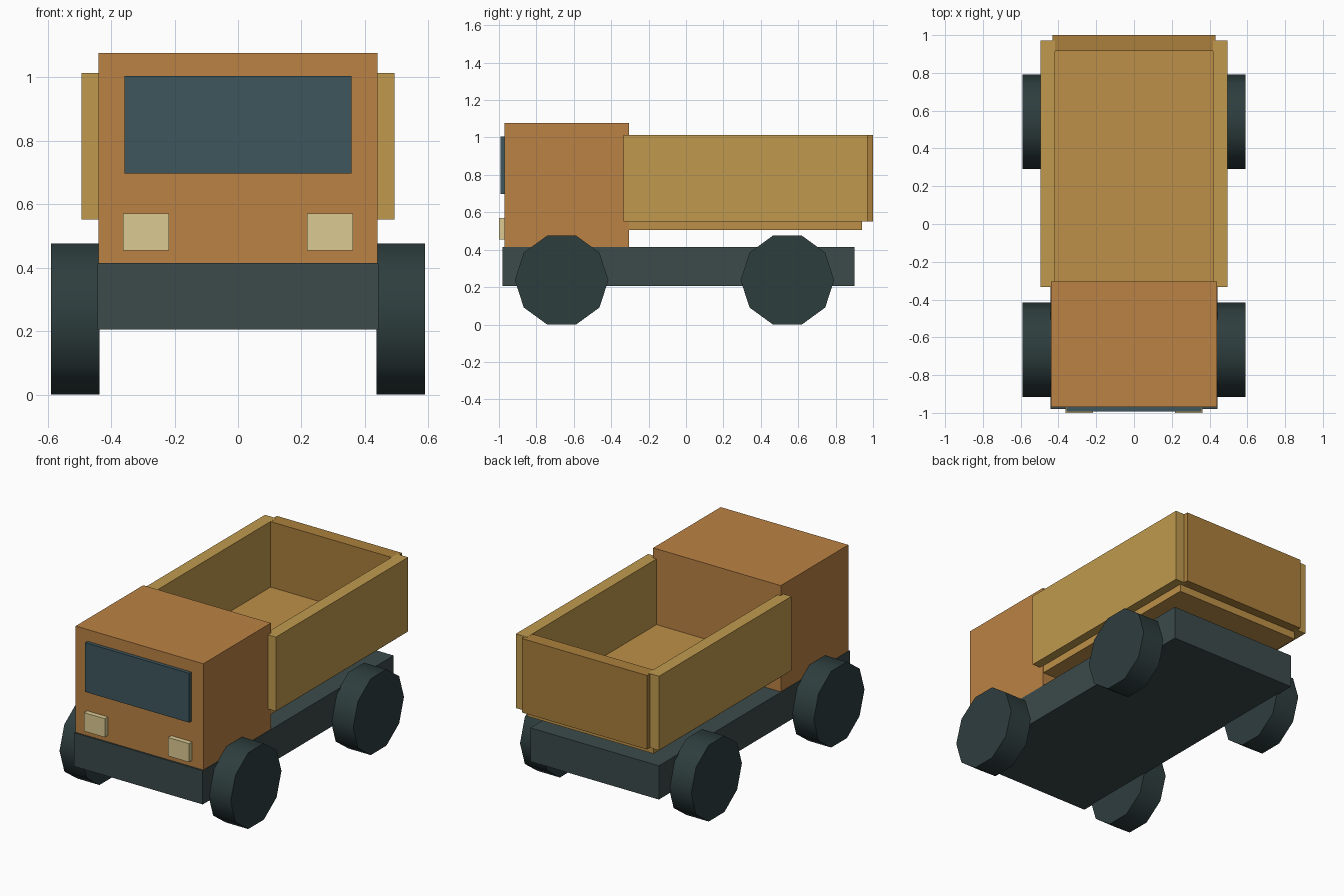
import bpy
import math

if "Cube" in bpy.data.objects:
    bpy.data.objects.remove(bpy.data.objects["Cube"])


def material(name, rgb):
    m = bpy.data.materials.new(name)
    m.diffuse_color = (*rgb, 1)
    m.use_nodes = True
    m.node_tree.nodes["Principled BSDF"].inputs["Base Color"].default_value = m.diffuse_color
    return m


CAB = material("cab_orange", (0.50, 0.223, 0.058))
SIDE = material("side_wood", (0.53, 0.323, 0.076))
FLOOR = material("floor_wood", (0.51, 0.28, 0.065))
GATE = material("gate_wood", (0.41, 0.216, 0.045))
FRAME = material("frame_grey", (0.045, 0.069, 0.069))
RUBBER = material("rubber", (0.027, 0.047, 0.048))
GLASS = material("glass", (0.047, 0.093, 0.107))
LAMP = material("lamp", (0.72, 0.59, 0.29))


def box(name, x, y, z, mat):
    """Box spanning the given (min, max) range on each axis."""
    bpy.ops.mesh.primitive_cube_add(
        size=1, location=[(a + b) / 2 for a, b in (x, y, z)])
    ob = bpy.context.object
    ob.name = name
    ob.scale = [b - a for a, b in (x, y, z)]
    bpy.ops.object.transform_apply(location=False, rotation=False, scale=True)
    ob.data.materials.append(mat)
    return ob


def wheel(name, x, y):
    """Ten-sided wheel resting flat on the ground."""
    r = 0.25
    bpy.ops.mesh.primitive_cylinder_add(
        vertices=10, radius=r, depth=0.154,
        location=(x, y, r * math.cos(math.pi / 10)),
        rotation=(0, math.pi / 2, 0))
    ob = bpy.context.object
    ob.name = name
    # Turn the decagon so a flat edge touches the ground
    bpy.ops.object.transform_apply(location=False, rotation=True, scale=False)
    low = min(v.co.z for v in ob.data.vertices)
    if low < -r * 0.99:
        ob.rotation_euler.x = math.pi / 10
    bpy.ops.object.transform_apply(location=False, rotation=True, scale=False)
    bpy.ops.object.shade_smooth_by_angle(angle=math.radians(40))
    ob.data.materials.append(RUBBER)


# Chassis and cab
box("chassis", (-0.443, 0.443), (-0.98, 0.90), (0.205, 0.415), FRAME)
box("cab", (-0.44, 0.44), (-0.97, -0.305), (0.414, 1.077), CAB)
box("windscreen", (-0.358, 0.358), (-0.993, -0.96), (0.697, 1.004), GLASS)

# Cargo bed
box("bed_floor", (-0.437, 0.437), (-0.31, 0.942), (0.505, 0.605), FLOOR)
box("tailgate", (-0.432, 0.432), (0.917, 1.0), (0.552, 1.013), GATE)

# Mirrored parts
for side, s in (("left", -1), ("right", 1)):
    box(f"bed_side_{side}", sorted((s * 0.417, s * 0.494)), (-0.333, 0.971),
        (0.552, 1.014), SIDE)
    box(f"headlight_{side}", sorted((s * 0.218, s * 0.362)), (-1.0, -0.96),
        (0.454, 0.57), LAMP)
    for end, y in (("front", -0.665), ("rear", 0.542)):
        wheel(f"wheel_{end}_{side}", s * 0.513, y)
